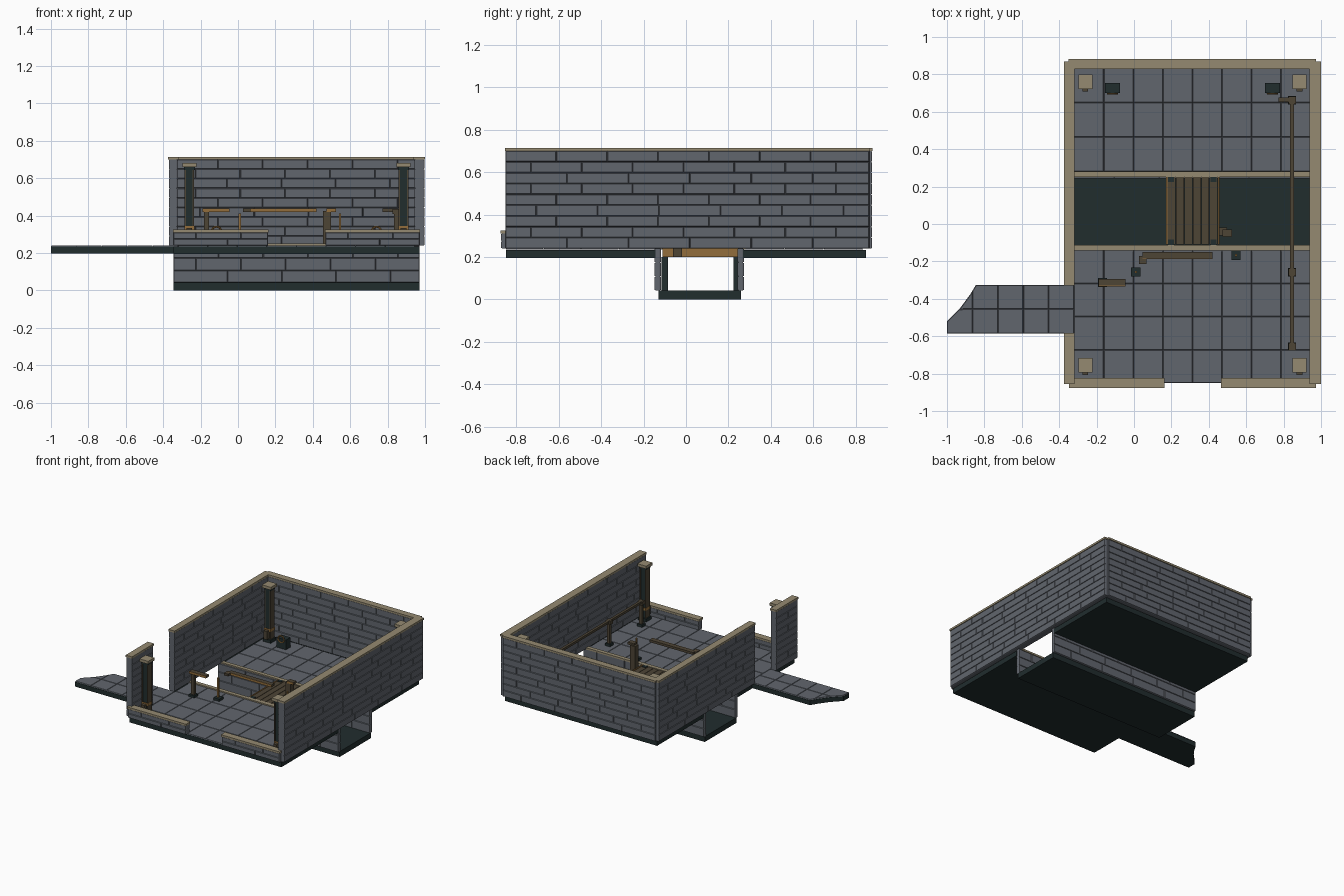
import bpy, bmesh
from mathutils import Vector
from math import pi

cube = bpy.data.objects.get("Cube")
if cube:
    bpy.data.objects.remove(cube)


def material(name, r, g, b):
    m = bpy.data.materials.new(name)
    m.use_nodes = True
    m.diffuse_color = (r, g, b, 1)
    m.node_tree.nodes["Principled BSDF"].inputs["Base Color"].default_value = (r, g, b, 1)
    return m


STONE = material("slate grey stone", .12, .133, .155)
CREAM = material("sandstone trim", .3, .255, .165)
DARK = material("dark iron", .015, .026, .027)
BROWN = material("brown bronze", .075, .058, .036)
BRASS = material("brass", .29, .155, .045)


def finish(bm, name, mat):
    mesh = bpy.data.meshes.new(name)
    bm.to_mesh(mesh)
    bm.free()
    mesh.materials.append(mat)
    ob = bpy.data.objects.new(name, mesh)
    bpy.context.collection.objects.link(ob)
    return ob


def box(name, mat, x, y, z):
    """Box from three (low, high) ranges."""
    bm = bmesh.new()
    bmesh.ops.create_cube(bm, size=1)
    for v in bm.verts:
        v.co = [r[0] if c < 0 else r[1] for c, r in zip(v.co, (x, y, z))]
    return finish(bm, name, mat)


def block(name, mat, cx, cy, half, z):
    return box(name, mat, (cx - half, cx + half), (cy - half, cy + half), z)


RAISE = .006


def bricks(name, origin, along, length, height, normal, rows):
    """Running-bond raised bricks on a vertical plane."""
    bm = bmesh.new()
    o, u, n = Vector(origin), Vector(along), Vector(normal)
    h = height / rows
    for r in range(rows):
        step = .24 if r % 3 else .29
        cuts = [0]
        pos = step * (.5 if r % 2 else 1)
        while pos < length - .04:
            cuts.append(pos)
            pos += step
        cuts.append(length)
        for a, b in zip(cuts, cuts[1:]):
            pts = [(a, r * h), (b, r * h), (b, r * h + h), (a, r * h + h)]
            f = bm.faces.new([bm.verts.new(o + u * p + Vector((0, 0, q))) for p, q in pts])
            f.normal_update()
            if f.normal.dot(n) < 0:
                f.normal_flip()
    bmesh.ops.inset_individual(bm, faces=bm.faces[:], thickness=.004, depth=RAISE)
    return finish(bm, name, STONE)


def tiles(name, outline, z, step):
    """Raised floor tiles cut from an outline."""
    bm = bmesh.new()
    bm.faces.new([bm.verts.new((x, y, z)) for x, y in outline])
    for axis in (0, 1):
        lo = min(p[axis] for p in outline)
        hi = max(p[axis] for p in outline)
        count = max(1, round((hi - lo) / step))
        for i in range(1, count):
            co, no = Vector((0, 0, 0)), Vector((0, 0, 0))
            co[axis], no[axis] = lo + (hi - lo) * i / count, 1
            bmesh.ops.bisect_plane(bm, geom=bm.verts[:] + bm.edges[:] + bm.faces[:],
                                   plane_co=co, plane_no=no)
    bm.normal_update()
    for f in bm.faces:
        if f.normal.z < 0:
            f.normal_flip()
    bmesh.ops.inset_individual(bm, faces=bm.faces[:], thickness=.004, depth=RAISE)
    return finish(bm, name, STONE)


def wall(name, x, y, z, rows, cap=True):
    """Stone core with bricks on both long faces and a sandstone cap."""
    top = z[1] - .015 if cap else z[1]
    e = RAISE
    if x[1] - x[0] > y[1] - y[0]:
        box(name, STONE, x, (y[0] + e, y[1] - e), (z[0], top))
        for side, n in ((y[0] + e, -1), (y[1] - e, 1)):
            bricks(name + "_bricks", (x[0], side, z[0]), (1, 0, 0), x[1] - x[0], top - z[0], (0, n, 0), rows)
    else:
        box(name, STONE, (x[0] + e, x[1] - e), y, (z[0], top))
        for side, n in ((x[0] + e, -1), (x[1] - e, 1)):
            bricks(name + "_bricks", (side, y[0], z[0]), (0, 1, 0), y[1] - y[0], top - z[0], (n, 0, 0), rows)
    if cap:
        box(name + "_cap", CREAM, (x[0] - .003, x[1] + .003), (y[0] - .003, y[1] + .003), (top, z[1]))


# Floor slabs either side of the trench
FLOOR = .24
SX = (-.345, .97)
IX = (-.32, .945)
for name, y, ty in (("front_floor", (-.85, -.145), (-.85, -.14)), ("back_floor", (.27, .85), (.28, .835))):
    box(name + "_slab", DARK, SX, y, (.195, FLOOR - .006))
    tiles(name + "_tiles", [(IX[0], ty[0]), (IX[1], ty[0]), (IX[1], ty[1]), (IX[0], ty[1])],
          FLOOR - .005, .16)

# Walkway with a broken curved end
path = [(-.32, -.585), (-.32, -.325), (-.845, -.325), (-.875, -.375), (-.93, -.45), (-1, -.52), (-1, -.585)]
bm = bmesh.new()
base = bm.faces.new([bm.verts.new((x, y, .198)) for x, y in path])
ext = bmesh.ops.extrude_face_region(bm, geom=[base])
bmesh.ops.translate(bm, verts=[g for g in ext["geom"] if isinstance(g, bmesh.types.BMVert)],
                    vec=(0, 0, FLOOR - .006 - .198))
bmesh.ops.recalc_face_normals(bm, faces=bm.faces[:])
finish(bm, "walkway_slab", DARK)
tiles("walkway_tiles", path, FLOOR - .0045, .13)

# Trench
box("trench_base", DARK, SX, (-.13, .26), (0, .042))
wall("trench_front_wall", SX, (-.148, -.118), (.042, FLOOR), 3, False)
wall("trench_back_wall", SX, (.243, .273), (.042, FLOOR), 3, False)
box("trench_front_trim", CREAM, IX, (-.143, -.112), (FLOOR - .004, .25))
box("trench_back_trim", CREAM, IX, (.25, .28), (FLOOR - .004, .25))

# Outer walls
TALL = (FLOOR, .715)
wall("right_wall", (.942, .997), (-.852, .865), TALL, 9)
wall("left_wall_back", (-.37, -.322), (-.325, .865), TALL, 9)
wall("left_wall_front", (-.37, -.322), (-.852, -.585), TALL, 9)
wall("back_wall", (-.348, .97), (.832, .878), TALL, 9)
for name, x in (("low_wall_west", (-.345, .16)), ("low_wall_east", (.468, .97))):
    wall(name, x, (-.873, -.826), (FLOOR, .325), 2)

# Plank bridge
for i in range(6):
    x = .18 + i * .045
    box("bridge_plank", BROWN, (x, x + .042), (-.11, .25), (.2, .246))
for x in (.172, .449):
    box("bridge_edge", BRASS, (x, x + .008), (-.11, .25), (.2, .25))
for x in (.198, .425):
    for y in (-.1, .24):
        block("bridge_post", DARK, x, y, .016, (.042, .2))
        block("bridge_corner", DARK, x, y, .016, (.245, .25))

# Corner columns
for cx in (-.26, .885):
    for cy in (-.755, .76):
        block("column_base", DARK, cx, cy, .034, (FLOOR, .265))
        block("column_shaft", DARK, cx, cy, .023, (.265, .66))
        block("column_band", BRASS, cx, cy, .027, (.325, .345))
        block("column_neck", DARK, cx, cy, .029, (.645, .662))
        block("column_cap", CREAM, cx, cy, .038, (.66, .682))
        box("column_fixture", BROWN, (cx - .015, cx + .015), (cy - .052, cy - .02), (.27, .335))
        for s in (-1, 1):
            box("column_strip", BROWN, (cx + s * .022 - .004, cx + s * .022 + .004),
                (cy - .026, cy + .026), (.265, .645))

# Long handrail beside the right wall
TOP = (.42, .438)
box("handrail", BROWN, (.835, .855), (-.665, .675), TOP)
box("handrail_return", BROWN, (.772, .84), (.652, .675), TOP)
for y in (-.655, -.258, .662):
    block("handrail_bracket", BROWN, .845, y, .02, (.41, .437))
    block("handrail_post", BROWN, .845, y, .012, (FLOOR, .42))
    block("handrail_foot", DARK, .845, y, .022, (FLOOR, .26))

# Broken rail pieces with brass facing
for name, x, y in (("long_rail", (.045, .42), (-.185, -.15)), ("short_rail", (-.19, -.045), (-.33, -.295))):
    box(name, BROWN, x, y, TOP)
    box(name + "_facing", BRASS, x, (y[0] - .003, y[0]), TOP)
box("long_rail_joint", BROWN, (.028, .066), (-.215, -.17), TOP)
block("short_rail_post", BROWN, -.168, -.312, .013, (FLOOR, .42))
block("short_rail_foot", DARK, -.168, -.312, .024, (FLOOR, .258))
for x, y in ((.01, -.257), (.545, -.167)):
    block("slim_post_foot", DARK, x, y, .025, (FLOOR, .26))
    block("slim_post", BRASS, x, y, .006, (.26, .412))

# Control stand by the bridge
block("control_stand", BROWN, .475, -.04, .021, (.2, .425))
box("control_head", BROWN, (.472, .525), (-.065, -.03), TOP)
box("control_facing", BRASS, (.472, .525), (-.068, -.065), TOP)

# Valve boxes with ring handles
for cx in (-.115, .74):
    box("valve_box", DARK, (cx - .04, cx + .04), (.7, .755), (FLOOR, .318))
    bpy.ops.mesh.primitive_torus_add(major_radius=.026, minor_radius=.005, major_segments=16,
                                     minor_segments=6, location=(cx, .697, .315), rotation=(pi / 2, 0, 0))
    ring = bpy.context.object
    ring.name = "valve_ring"
    ring.data.materials.append(BRASS)
